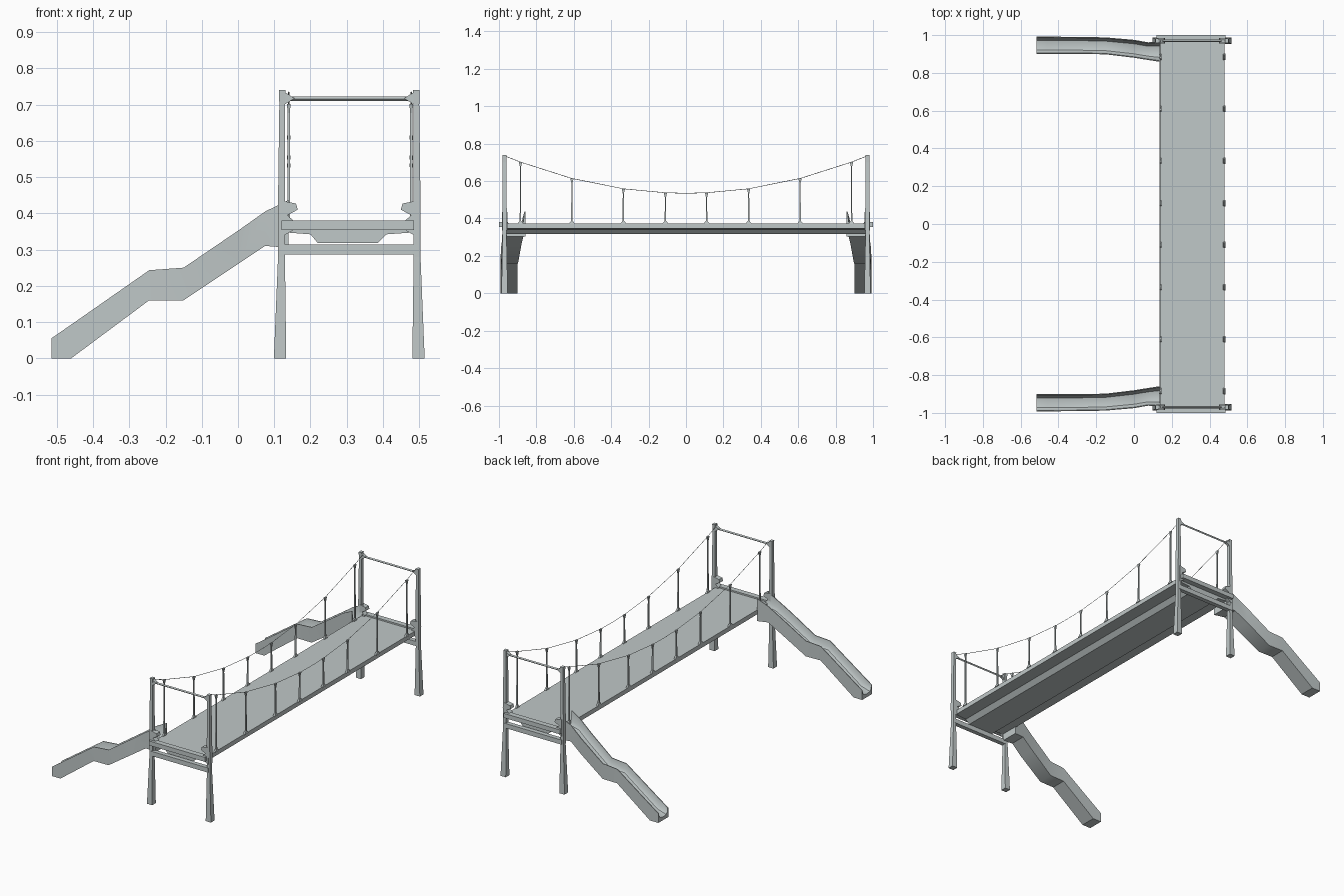
import bpy, bmesh
from mathutils import Vector

if "Cube" in bpy.data.objects:
    bpy.data.objects.remove(bpy.data.objects["Cube"])

steel = bpy.data.materials.new("pale_grey_steel")
steel.diffuse_color = (0.53, 0.58, 0.58, 1)
steel.use_nodes = True
steel.node_tree.nodes["Principled BSDF"].inputs["Base Color"].default_value = steel.diffuse_color


def loft(name, rings, smooth=False):
    """Skin a closed solid through equal-length rings of points."""
    bm = bmesh.new()
    vs = [[bm.verts.new(p) for p in r] for r in rings]
    n = len(rings[0])
    for a, b in zip(vs, vs[1:]):
        for i in range(n):
            j = (i + 1) % n
            bm.faces.new((a[i], a[j], b[j], b[i]))
    bm.faces.new(vs[0])
    bm.faces.new(vs[-1])
    bmesh.ops.recalc_face_normals(bm, faces=bm.faces)
    me = bpy.data.meshes.new(name)
    bm.to_mesh(me)
    bm.free()
    me.materials.append(steel)
    ob = bpy.data.objects.new(name, me)
    bpy.context.collection.objects.link(ob)
    if smooth:
        bpy.ops.object.select_all(action='DESELECT')
        ob.select_set(True)
        bpy.context.view_layer.objects.active = ob
        bpy.ops.object.shade_smooth_by_angle(angle=0.6)
    return ob


def square(cx, cy, z, hx, hy):
    return [(cx - hx, cy - hy, z), (cx + hx, cy - hy, z),
            (cx + hx, cy + hy, z), (cx - hx, cy + hy, z)]


def box(name, x0, x1, y0, y1, z0, z1):
    loft(name, [square((x0 + x1) / 2, (y0 + y1) / 2, z, (x1 - x0) / 2,
                       abs(y1 - y0) / 2) for z in (z0, z1)])


def wedge(name, profile, y0, y1):
    """Extrude an x-z profile between two y positions."""
    loft(name, [[(x, y, z) for x, z in profile] for y in (y0, y1)])


def wire(name, p, q, r):
    p, q = Vector(p), Vector(q)
    d = (q - p).normalized()
    u = d.cross(Vector((0, 0, 1))).normalized() * r
    v = d.cross(u)
    loft(name, [[c + u, c + v, c - u, c - v] for c in (p, q)])


# long walkway with a shallow keel underneath
wedge("deck", [(0.135, 0.373), (0.48, 0.373), (0.48, 0.347), (0.41, 0.342),
               (0.385, 0.318), (0.22, 0.318), (0.20, 0.342), (0.135, 0.347)],
      -0.965, 0.965)

# slide cross-section: width fraction, height fraction
U = [(0, 0), (1, 0), (1, 1), (0.95, 1), (0.9, 0.6), (0.78, 0.42), (0.5, 0.36),
     (0.22, 0.42), (0.1, 0.6), (0.05, 1), (0, 1)]
# slide stations: x, bottom z, top z, inner y, outer y
STATIONS = [(-0.515, 0, 0.055, 0.90, 0.992), (-0.46, 0, 0.093, 0.90, 0.992),
            (-0.245, 0.16, 0.243, 0.90, 0.990), (-0.15, 0.16, 0.25, 0.898, 0.988),
            (0.0, 0.26, 0.352, 0.88, 0.975), (0.075, 0.31, 0.405, 0.868, 0.962),
            (0.14, 0.305, 0.437, 0.858, 0.965)]

for s, end in ((-1, "front"), (1, "back")):
    loft(end + "_slide", [[(x, s * (a + (b - a) * u), zb + (zt - zb) * h)
                           for u, h in U] for x, zb, zt, a, b in STATIONS], True)

    # tapered corner posts with gussets and knuckle brackets
    for m, side in ((-1, "left"), (1, "right")):
        x = 0.307 + m * 0.187
        loft(f"{end}_{side}_post",
             [square(x + m * o, s * 0.97, z, hx, hy) for z, o, hx, hy in
              ((0, 0.004, 0.017, 0.017), (0.28, 0, 0.0095, 0.011),
               (0.40, 0, 0.010, 0.012), (0.70, -0.002, 0.008, 0.010),
               (0.74, -0.002, 0.009, 0.011))])
        wedge(f"{end}_{side}_top_gusset",
              [(x, 0.74), (x - m * 0.036, 0.717), (x, 0.695)], s * 0.962, s * 0.978)
        wedge(f"{end}_{side}_knuckle",
              [(x, 0.335), (x - m * 0.03, 0.352), (x - m * 0.035, 0.378),
               (x - m * 0.016, 0.395), (x - m * 0.045, 0.41),
               (x - m * 0.04, 0.427), (x, 0.435)], s * 0.955, s * 0.985)

    # cross members joining the posts
    box(end + "_lower_beam", 0.12, 0.495, s * 0.958, s * 0.984, 0.287, 0.314)
    box(end + "_deck_rail", 0.12, 0.485, s * 0.968, s * 1.0, 0.354, 0.38)
    wire(end + "_top_rail", (0.12, s * 0.97, 0.716), (0.49, s * 0.97, 0.716), 0.006)


def sag(y):
    return 0.535 + 0.2 * (y / 0.97) ** 2


# side railings: flared stanchions carrying a sagging thin cable
YS = (-0.885, -0.61, -0.335, -0.11, 0.11, 0.335, 0.61, 0.885)
for x, side in ((0.14, "left"), (0.478, "right")):
    for i, y in enumerate(YS):
        t = sag(y)
        loft(f"{side}_stanchion_{i}",
             [square(x, y, z, hx, hy) for z, hx, hy in
              ((0.37, 0.006, 0.018), (0.388, 0.004, 0.004),
               (t - 0.025, 0.003, 0.003), (t, 0.005, 0.009))])
    pts = (-0.97,) + YS[:4] + (0,) + YS[4:] + (0.97,)
    for i, (a, b) in enumerate(zip(pts, pts[1:])):
        wire(f"{side}_cable_{i}", (x, a, sag(a)), (x, b, sag(b)), 0.0015)
